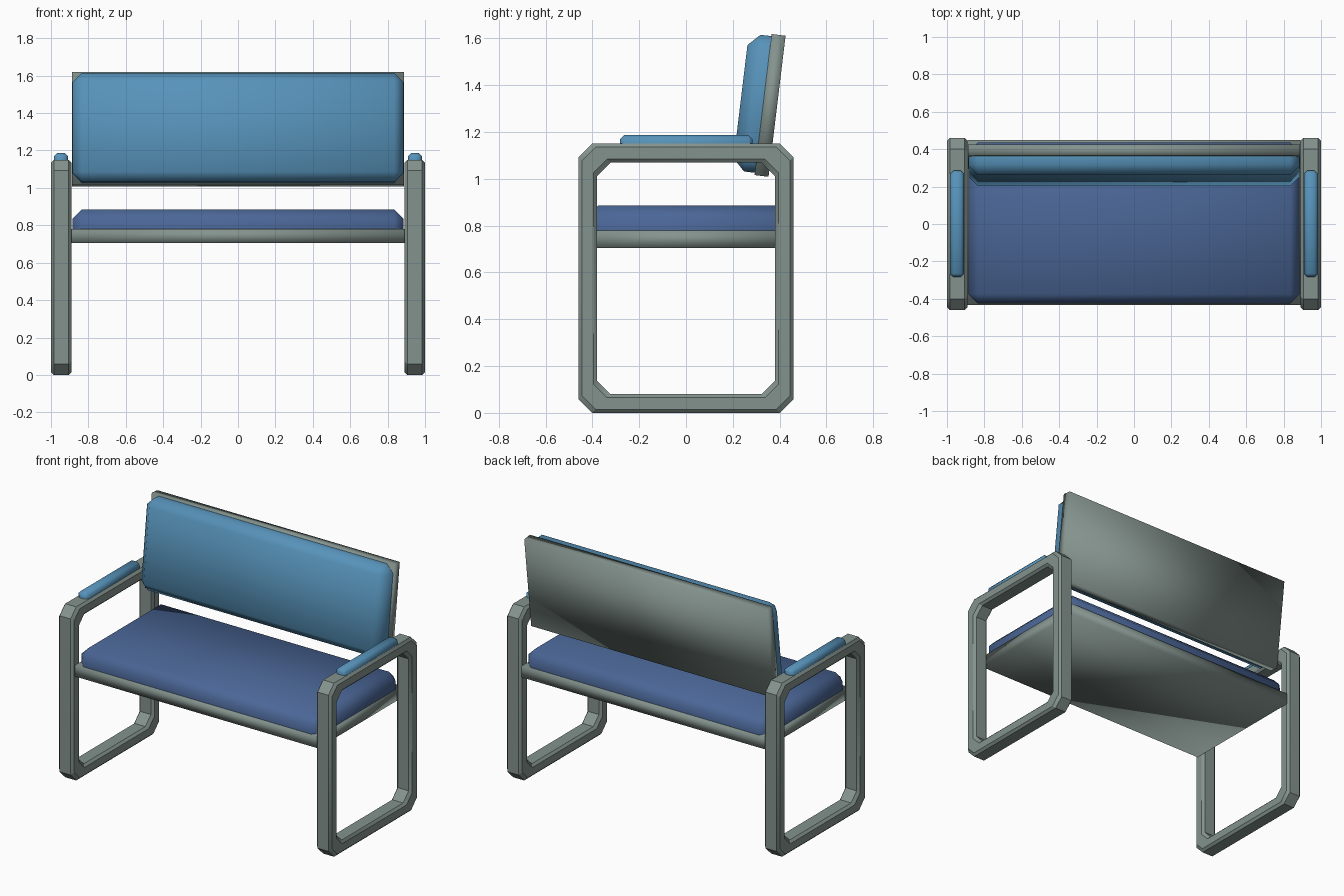
import bpy, bmesh, math
from mathutils import Matrix, Vector

if "Cube" in bpy.data.objects:
    bpy.data.objects.remove(bpy.data.objects["Cube"])


def material(name, rgb):
    m = bpy.data.materials.new(name)
    m.diffuse_color = (*rgb, 1)
    m.use_nodes = True
    m.node_tree.nodes["Principled BSDF"].inputs["Base Color"].default_value = m.diffuse_color
    return m


GREY = material("grey green frame", (0.23, 0.29, 0.27))
LIGHT = material("light blue padding", (0.095, 0.29, 0.49))
DARK = material("dark blue seat", (0.07, 0.135, 0.31))


def finish(name, bm, mat, angle=None):
    bmesh.ops.recalc_face_normals(bm, faces=bm.faces[:])
    me = bpy.data.meshes.new(name)
    bm.to_mesh(me)
    bm.free()
    me.materials.append(mat)
    ob = bpy.data.objects.new(name, me)
    bpy.context.collection.objects.link(ob)
    me.polygons.foreach_set("use_smooth", [True] * len(me.polygons))
    if angle:
        bpy.ops.object.select_all(action='DESELECT')
        ob.select_set(True)
        bpy.context.view_layer.objects.active = ob
        bpy.ops.object.shade_smooth_by_angle(angle=math.radians(angle))
    return ob


def box(name, lo, hi, mat, bevel=0, hidden=None, angle=None):
    """Box; all edges are chamfered except those on the face facing 'hidden'."""
    lo, hi = Vector(lo), Vector(hi)
    size, mid = hi - lo, (lo + hi) / 2
    bm = bmesh.new()
    bmesh.ops.create_cube(bm, size=1, matrix=Matrix.Translation(mid) @ Matrix.Diagonal((*size, 1)))
    if bevel:
        bm.normal_update()
        keep = Vector(hidden)
        edges = [e for e in bm.edges if not any(f.normal.dot(keep) > 0.9 for f in e.link_faces)]
        bmesh.ops.bevel(bm, geom=edges, offset=bevel, segments=1, affect='EDGES')
    return finish(name, bm, mat, angle)


def outline(hy, z0, z1, c, x):
    """Rectangle with cut corners in the side plane."""
    return [(x, -hy + c, z0), (x, hy - c, z0), (x, hy, z0 + c), (x, hy, z1 - c),
            (x, hy - c, z1), (x, -hy + c, z1), (x, -hy, z1 - c), (x, -hy, z0 + c)]


def side_frame(name, s):
    """Closed leg and arm loop with a chamfered square section."""
    w, b = 0.08, 0.015
    section = [(0, 0.89 + b), (0, 1 - b), (b, 1), (w - b, 1),
               (w, 1 - b), (w, 0.89 + b), (w - b, 0.89), (b, 0.89)]
    bm = bmesh.new()
    rings = [[bm.verts.new(p) for p in outline(0.46 - d, d, 1.15 - d, 0.058, s * x)]
             for d, x in section]
    for i in range(8):
        r, q = rings[i], rings[(i + 1) % 8]
        for k in range(8):
            n = (k + 1) % 8
            bm.faces.new((r[k], r[n], q[n], q[k]))
    return finish(name, bm, GREY, 30)


# Side frames and arm pads
for s, side in ((-1, "left"), (1, "right")):
    side_frame(side + "_side_frame", s)
    xs = sorted((s * 0.908, s * 0.984))
    box(side + "_arm_pad", (xs[0], -0.283, 1.145), (xs[1], 0.285, 1.187),
        LIGHT, 0.018, (0, 0, -1), 50)

# Seat board and cushion
box("seat_board", (-0.89, -0.434, 0.705), (0.89, 0.449, 0.78), GREY)
box("seat_cushion", (-0.885, -0.425, 0.775), (0.885, 0.436, 0.885), DARK, 0.05, (0, 0, -1), 50)

# Leaning backrest, modelled upright from the board's lower front edge
board = box("back_board", (-0.888, 0, 0), (0.888, 0.06, 0.607), GREY)
cushion = box("back_cushion", (-0.885, -0.097, 0.01), (0.885, 0.004, 0.598),
              LIGHT, 0.05, (0, 1, 0), 50)
for ob in (board, cushion):
    ob.location = (0, 0.293, 1.016)
    ob.rotation_euler = (math.radians(-6.9), 0, 0)
